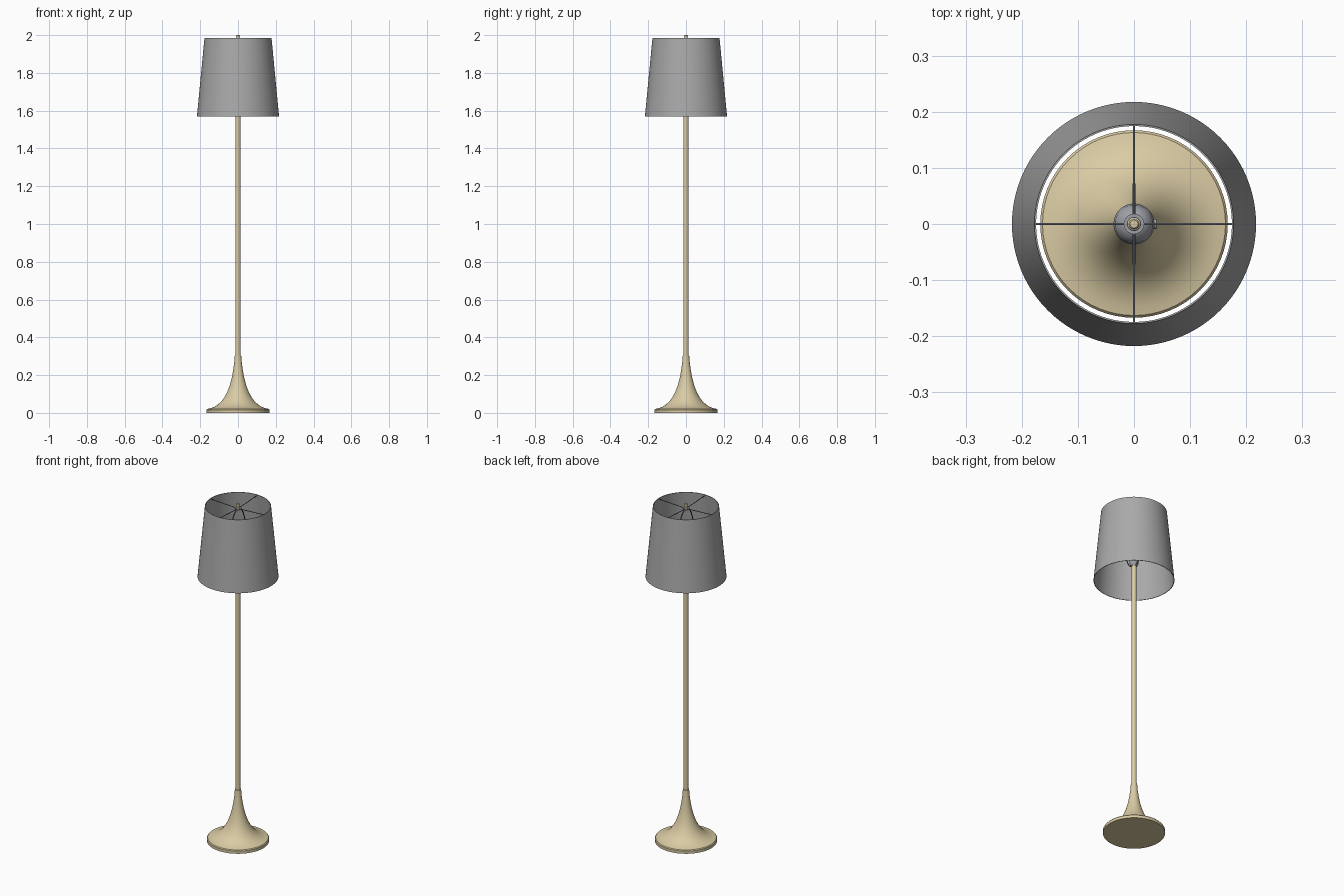
import bpy, bmesh, math
from mathutils import Vector

if "Cube" in bpy.data.objects:
    bpy.data.objects.remove(bpy.data.objects["Cube"])


def material(name, rgb):
    m = bpy.data.materials.new(name)
    m.diffuse_color = (*rgb, 1)
    m.use_nodes = True
    m.node_tree.nodes["Principled BSDF"].inputs["Base Color"].default_value = m.diffuse_color
    return m


BRASS = material("pale_brass", (0.70, 0.60, 0.37))
FABRIC = material("grey_fabric", (0.40, 0.40, 0.40))
STEEL = material("socket_steel", (0.34, 0.35, 0.38))
DARK = material("dark_wire", (0.13, 0.14, 0.16))


def finish(obj, mat, angle=35):
    obj.data.materials.append(mat)
    bpy.ops.object.select_all(action='DESELECT')
    obj.select_set(True)
    bpy.context.view_layer.objects.active = obj
    bpy.ops.object.shade_smooth_by_angle(angle=math.radians(angle))
    return obj


def lathe(name, profile, mat, segments=64, closed=False):
    """Spin (radius, z) points around the z axis."""
    bm = bmesh.new()
    rings = []
    for r, z in profile:
        if r == 0:
            rings.append([bm.verts.new((0, 0, z))] * segments)
        else:
            rings.append([bm.verts.new((r * math.cos(a), r * math.sin(a), z))
                          for a in (math.tau * i / segments for i in range(segments))])
    pairs = list(zip(rings, rings[1:]))
    if closed:
        pairs.append((rings[-1], rings[0]))
    for lo, hi in pairs:
        for i in range(segments):
            j = (i + 1) % segments
            bm.faces.new(list(dict.fromkeys((lo[i], lo[j], hi[j], hi[i]))))
    bmesh.ops.recalc_face_normals(bm, faces=bm.faces)
    me = bpy.data.meshes.new(name)
    bm.to_mesh(me)
    bm.free()
    obj = bpy.data.objects.new(name, me)
    bpy.context.collection.objects.link(obj)
    return finish(obj, mat)


def rod(name, a, b, radius, mat, sides=12):
    a, b = Vector(a), Vector(b)
    bpy.ops.mesh.primitive_cylinder_add(vertices=sides, radius=radius,
                                        depth=(b - a).length, location=(a + b) / 2)
    obj = bpy.context.object
    obj.name = name
    obj.rotation_euler = (b - a).to_track_quat('Z', 'Y').to_euler()
    return finish(obj, mat)


def wire(name, points, radius, mat):
    """Smooth round wire through the points, converted to a mesh."""
    cu = bpy.data.curves.new(name, 'CURVE')
    cu.dimensions = '3D'
    cu.bevel_depth = radius
    cu.bevel_resolution = 2
    cu.use_fill_caps = True
    sp = cu.splines.new('BEZIER')
    sp.bezier_points.add(len(points) - 1)
    for p, co in zip(sp.bezier_points, points):
        p.co = co
        p.handle_left_type = p.handle_right_type = 'AUTO'
    obj = bpy.data.objects.new(name, cu)
    bpy.context.collection.objects.link(obj)
    bpy.ops.object.select_all(action='DESELECT')
    obj.select_set(True)
    bpy.context.view_layer.objects.active = obj
    bpy.ops.object.convert(target='MESH')
    return finish(bpy.context.object, mat)


# Trumpet base with a short rim
lathe("base", [(0, 0), (0.167, 0), (0.167, 0.016), (0.163, 0.021), (0.148, 0.024),
               (0.128, 0.031), (0.108, 0.043), (0.089, 0.06), (0.072, 0.083),
               (0.056, 0.113), (0.043, 0.148), (0.032, 0.19), (0.024, 0.235),
               (0.019, 0.275), (0.017, 0.305), (0, 0.305)], BRASS)

# Pole
lathe("pole", [(0, 0.3), (0.0135, 0.3), (0.0135, 1.66), (0, 1.66)], BRASS, 32)

# Tapered open shade with thin walls
lathe("shade", [(0.2175, 1.568), (0.1775, 1.985), (0.1745, 1.985), (0.2145, 1.568)],
      FABRIC, 96, closed=True)

# Socket and its switch
lathe("socket", [(0, 1.655), (0.016, 1.655), (0.024, 1.67), (0.024, 1.735),
                 (0.018, 1.74), (0, 1.74)], STEEL, 32)
rod("switch_stem", (0.02, 0, 1.70), (0.036, 0, 1.70), 0.004, STEEL)
rod("switch_knob", (0.034, 0, 1.70), (0.040, 0, 1.70), 0.009, STEEL)

# Bulb
lathe("bulb", [(0, 1.738), (0.015, 1.738), (0.017, 1.765), (0.027, 1.79),
               (0.034, 1.81), (0.0365, 1.832), (0.034, 1.85), (0.026, 1.863),
               (0.014, 1.871), (0, 1.873)], STEEL, 32)

# Harp loop around the bulb
half = [(0.018, 1.66), (0.045, 1.685), (0.066, 1.76), (0.07, 1.83),
        (0.055, 1.91), (0.028, 1.955), (0, 1.968)]
wire("harp", [(0, y, z) for y, z in half] + [(0, -y, z) for y, z in half[-2::-1]],
     0.003, DARK)

# Spider ring, four spokes and finial
lathe("spider_hub", [(0, 1.967), (0.018, 1.967), (0.018, 1.973), (0, 1.973)], STEEL, 32)
for i in range(4):
    a = i * math.pi / 2
    c, s = math.cos(a), math.sin(a)
    rod("spoke_%d" % (i + 1), (0.014 * c, 0.014 * s, 1.97),
        (0.176 * c, 0.176 * s, 1.978), 0.002, DARK)
lathe("finial", [(0, 1.972), (0.012, 1.972), (0.012, 1.98), (0.0085, 1.983),
                 (0.0095, 1.997), (0.007, 2.0), (0, 2.0)], BRASS, 24)
